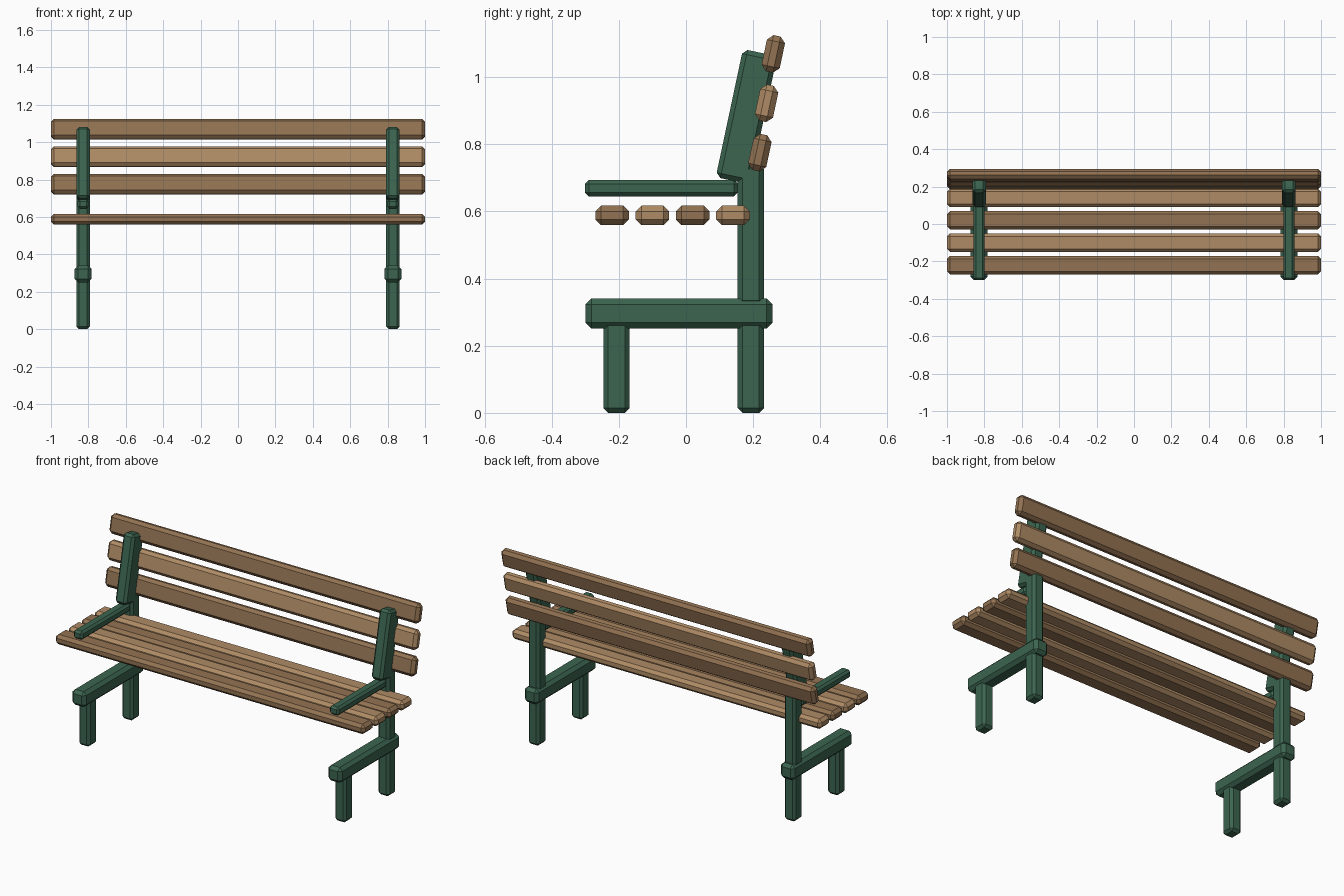
import bpy
import bmesh
from math import radians
from mathutils import Matrix

if "Cube" in bpy.data.objects:
    bpy.data.objects.remove(bpy.data.objects["Cube"])


def material(name, rgb):
    m = bpy.data.materials.new(name)
    m.diffuse_color = (*rgb, 1)
    m.use_nodes = True
    m.node_tree.nodes["Principled BSDF"].inputs["Base Color"].default_value = m.diffuse_color
    return m


green = material("painted_green", (0.045, 0.13, 0.08))
dark_wood = material("dark_wood", (0.29, 0.17, 0.085))
light_wood = material("light_wood", (0.43, 0.26, 0.13))


def beam(name, center, size, mat, bevel, tilt=0):
    """Flat-shaded box with chamfered edges, leaned back by tilt degrees."""
    bm = bmesh.new()
    bmesh.ops.create_cube(bm, size=1, matrix=Matrix.Diagonal((*size, 1)))
    bmesh.ops.bevel(bm, geom=bm.edges[:], offset=bevel, segments=1,
                    profile=0.5, affect='EDGES')
    mesh = bpy.data.meshes.new(name)
    bm.to_mesh(mesh)
    bm.free()
    mesh.materials.append(mat)
    ob = bpy.data.objects.new(name, mesh)
    ob.location = center
    ob.rotation_euler.x = -radians(tilt)
    bpy.context.collection.objects.link(ob)
    return ob


# Seat slats, front to back, alternating wood tones
for i in range(4):
    beam(f"seat_slat_{i + 1}", (0, -0.22 + 0.12 * i, 0.588), (2, 0.1, 0.058),
         (dark_wood, light_wood)[i % 2], 0.017)

# Backrest slats, bottom to top
for i in range(3):
    beam(f"back_slat_{i + 1}", (0, 0.22 + 0.02 * i, 0.775 + 0.147 * i),
         (2, 0.055, 0.11), (dark_wood, light_wood)[i % 2], 0.017, 12)

# Metal end frames
for side, x in (("left", -0.828), ("right", 0.828)):
    beam(f"{side}_front_leg", (x, -0.207, 0.145), (0.072, 0.078, 0.29), green, 0.014)
    beam(f"{side}_rear_leg", (x, 0.193, 0.145), (0.072, 0.078, 0.29), green, 0.014)
    beam(f"{side}_base_rail", (x, -0.021, 0.296), (0.09, 0.558, 0.09), green, 0.018)
    beam(f"{side}_rear_post", (x, 0.193, 0.53), (0.072, 0.078, 0.42), green, 0.014)
    beam(f"{side}_back_upright", (x, 0.18, 0.882), (0.072, 0.104, 0.39), green, 0.014, 12)
    beam(f"{side}_armrest", (x, -0.073, 0.669), (0.06, 0.455, 0.05), green, 0.012)
